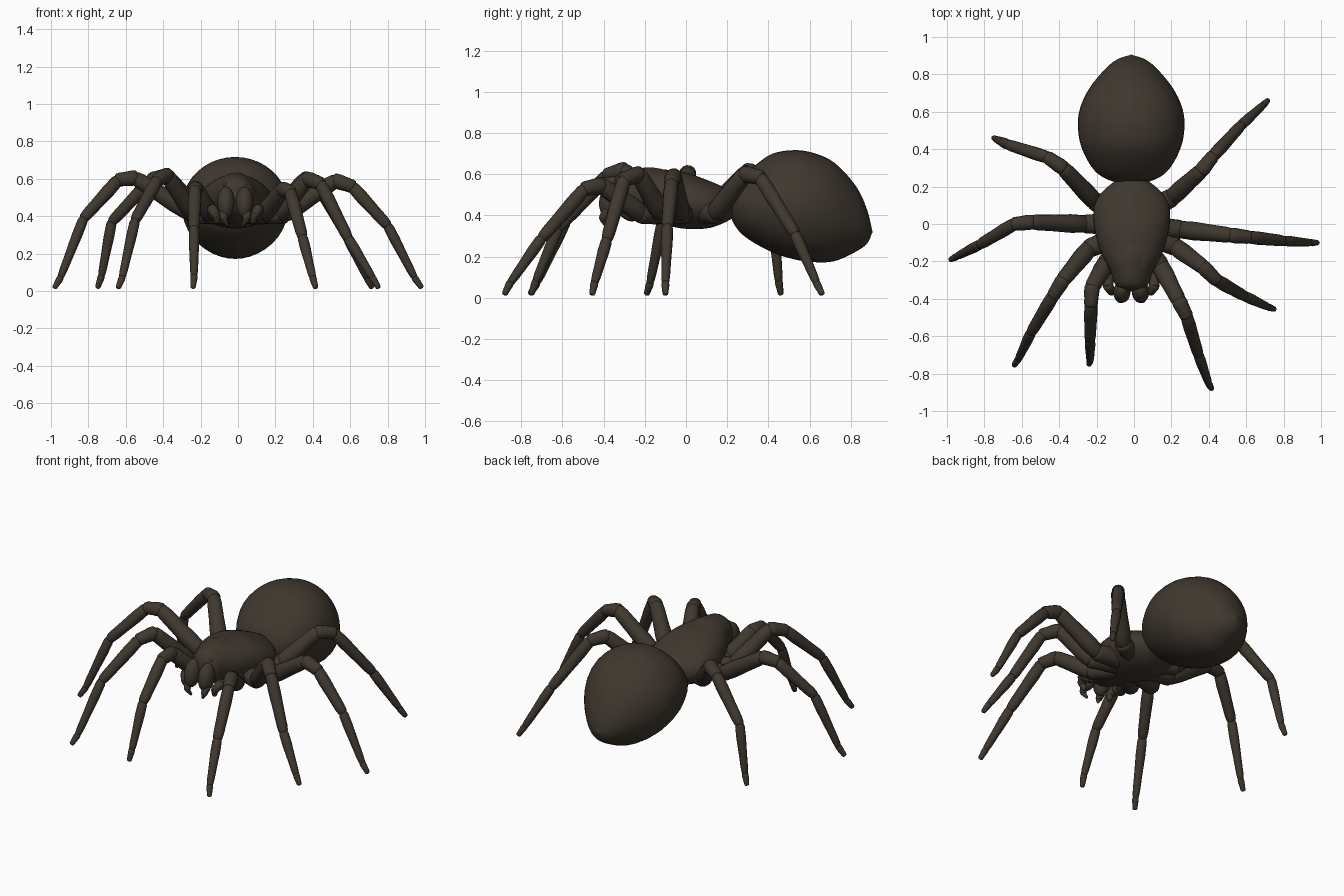
import bpy, bmesh, math
from mathutils import Vector

cube = bpy.data.objects.get("Cube")
if cube:
    bpy.data.objects.remove(cube)

brown = bpy.data.materials.new("dark_brown")
brown.use_nodes = True
COLOUR = (0.05, 0.039, 0.028, 1)
brown.diffuse_color = COLOUR
brown.node_tree.nodes["Principled BSDF"].inputs["Base Color"].default_value = COLOUR
brown.node_tree.nodes["Principled BSDF"].inputs["Roughness"].default_value = 0.8


def finish(name, bm):
    bmesh.ops.recalc_face_normals(bm, faces=bm.faces)
    for f in bm.faces:
        f.smooth = True
    mesh = bpy.data.meshes.new(name)
    bm.to_mesh(mesh)
    bm.free()
    mesh.materials.append(brown)
    obj = bpy.data.objects.new(name, mesh)
    bpy.context.scene.collection.objects.link(obj)
    return obj


def skin(bm, sections, sides):
    """Skin rings given as (centre, half-axis u, half-axis v) and cap both ends."""
    rings = []
    for c, u, v in sections:
        angles = [math.tau * i / sides for i in range(sides)]
        rings.append([bm.verts.new(c + u * math.cos(a) + v * math.sin(a)) for a in angles])
    for a, b in zip(rings, rings[1:]):
        for i in range(sides):
            j = (i + 1) % sides
            bm.faces.new((a[i], a[j], b[j], b[i]))
    bm.faces.new(rings[0])
    bm.faces.new(rings[-1])


def smooth_rows(rows, steps=5):
    """Catmull-Rom interpolation between rows of numbers."""
    pts = [Vector(r) for r in rows]
    out = []
    for i in range(len(pts) - 1):
        a, b, c, d = pts[max(i - 1, 0)], pts[i], pts[i + 1], pts[min(i + 2, len(pts) - 1)]
        for s in range(steps):
            t = s / steps
            out.append(0.5 * (2 * b + (c - a) * t + (2 * a - 5 * b + 4 * c - d) * t * t
                              + (3 * b - a - 3 * c + d) * t ** 3))
    return out + [pts[-1]]


def body(name, x, rows):
    """Body part along y from rows of (y, centre z, half width, half height)."""
    bm = bmesh.new()
    skin(bm, [(Vector((x, y, z)), Vector((max(w, .004), 0, 0)), Vector((0, 0, max(h, .004))))
              for y, z, w, h in smooth_rows(rows)], 40)
    return finish(name, bm)


def segment(bm, a, b, r0, r1):
    """Rounded, slightly swollen limb segment from a to b."""
    a, b = Vector(a), Vector(b)
    d = (b - a).normalized()
    u = d.orthogonal().normalized()
    v = d.cross(u)
    a, b = a - d * r0 * 0.5, b + d * r1 * 0.5
    profile = [(0, .3), (.03, .7), (.09, .95), (.3, 1.05), (.6, 1), (.85, 1), (.94, .9), (.98, .65), (1, .3)]
    skin(bm, [(a.lerp(b, t), u * k * (r0 + (r1 - r0) * t), v * k * (r0 + (r1 - r0) * t))
              for t, k in profile], 14)


def limb(name, points, radii):
    bm = bmesh.new()
    for p, q, r, s in zip(points, points[1:], radii, radii[1:]):
        segment(bm, p, q, r, s)
    return finish(name, bm)


def ball(name, loc, radii, tilt=0):
    bm = bmesh.new()
    bmesh.ops.create_uvsphere(bm, u_segments=24, v_segments=14, radius=1)
    obj = finish(name, bm)
    obj.location, obj.scale, obj.rotation_euler.x = loc, radii, tilt
    return obj


# Body
body("abdomen", -0.015, [
    (.205, .43, 0, 0), (.235, .44, .12, .085), (.29, .447, .2, .153), (.4, .46, .262, .23),
    (.505, .454, .284, .262), (.61, .44, .276, .266), (.72, .417, .227, .239),
    (.826, .383, .142, .158), (.88, .345, .075, .08), (.905, .32, 0, 0)])
body("carapace", -0.012, [
    (-.36, .5, 0, 0), (-.335, .51, .08, .085), (-.25, .505, .115, .12), (-.15, .495, .165, .13),
    (-.02, .475, .2, .138), (.1, .455, .2, .118), (.18, .45, .15, .088), (.25, .45, .06, .05)])
ball("head_hump", (-0.012, -.19, .535), (.1, .165, .098), .05)

# Legs: hip, knee start, knee end, shin end, ankle, tip
LEGS = {
    "front_left_leg": [(.14, -.22, .41), (.24, -.41, .545), (.28, -.49, .53),
                       (.345, -.7, .29), (.4, -.855, .07), (.415, -.88, .02)],
    "second_left_leg": [(.22, -.12, .41), (.37, -.23, .6), (.44, -.3, .575),
                        (.59, -.385, .28), (.72, -.445, .07), (.75, -.455, .02)],
    "third_left_leg": [(.25, -.03, .41), (.52, -.06, .59), (.61, -.07, .56),
                       (.8, -.09, .35), (.945, -.1, .07), (.98, -.1, .02)],
    "rear_left_leg": [(.2, .14, .41), (.36, .285, .6), (.42, .36, .585),
                      (.575, .53, .31), (.69, .635, .07), (.715, .66, .02)],
    "front_right_leg": [(-.15, -.21, .41), (-.225, -.34, .55), (-.23, -.43, .545),
                        (-.235, -.62, .34), (-.235, -.73, .08), (-.24, -.75, .02)],
    "second_right_leg": [(-.24, -.13, .41), (-.38, -.3, .62), (-.43, -.38, .595),
                         (-.55, -.58, .38), (-.62, -.725, .07), (-.64, -.755, .02)],
    "third_right_leg": [(-.26, 0, .42), (-.55, .01, .605), (-.64, 0, .595),
                        (-.825, -.11, .39), (-.95, -.175, .07), (-.98, -.19, .02)],
    "rear_right_leg": [(-.21, .12, .42), (-.38, .3, .615), (-.46, .355, .6),
                       (-.675, .425, .37), (-.73, .45, .08), (-.75, .46, .02)],
}
for name, pts in LEGS.items():
    root = (pts[0][0] * .4, pts[0][1] * .55, .415)
    limb(name, [root] + pts, (.058, .05, .041, .036, .03, .02, .014))

# Jaws, fangs, feelers and eyes
for side, word in ((1, "left"), (-1, "right")):
    def at(x, y, z):
        return (side * x - .015, y, z)
    ball(word + "_jaw", at(.05, -.365, .475), (.046, .055, .085), -.25)
    limb(word + "_fang", [at(.062, -.385, .42), at(.06, -.405, .385), at(.04, -.39, .35)],
         (.027, .018, .007))
    limb(word + "_feeler", [at(.06, -.18, .42), at(.115, -.27, .40), at(.125, -.33, .44),
                            at(.105, -.36, .41), at(.095, -.35, .37)],
         (.035, .03, .027, .024, .014))
    for x, z in ((.02, .575), (.055, .57)):
        ball(word + "_eye", at(x, -.325, z), (.013, .013, .013))
